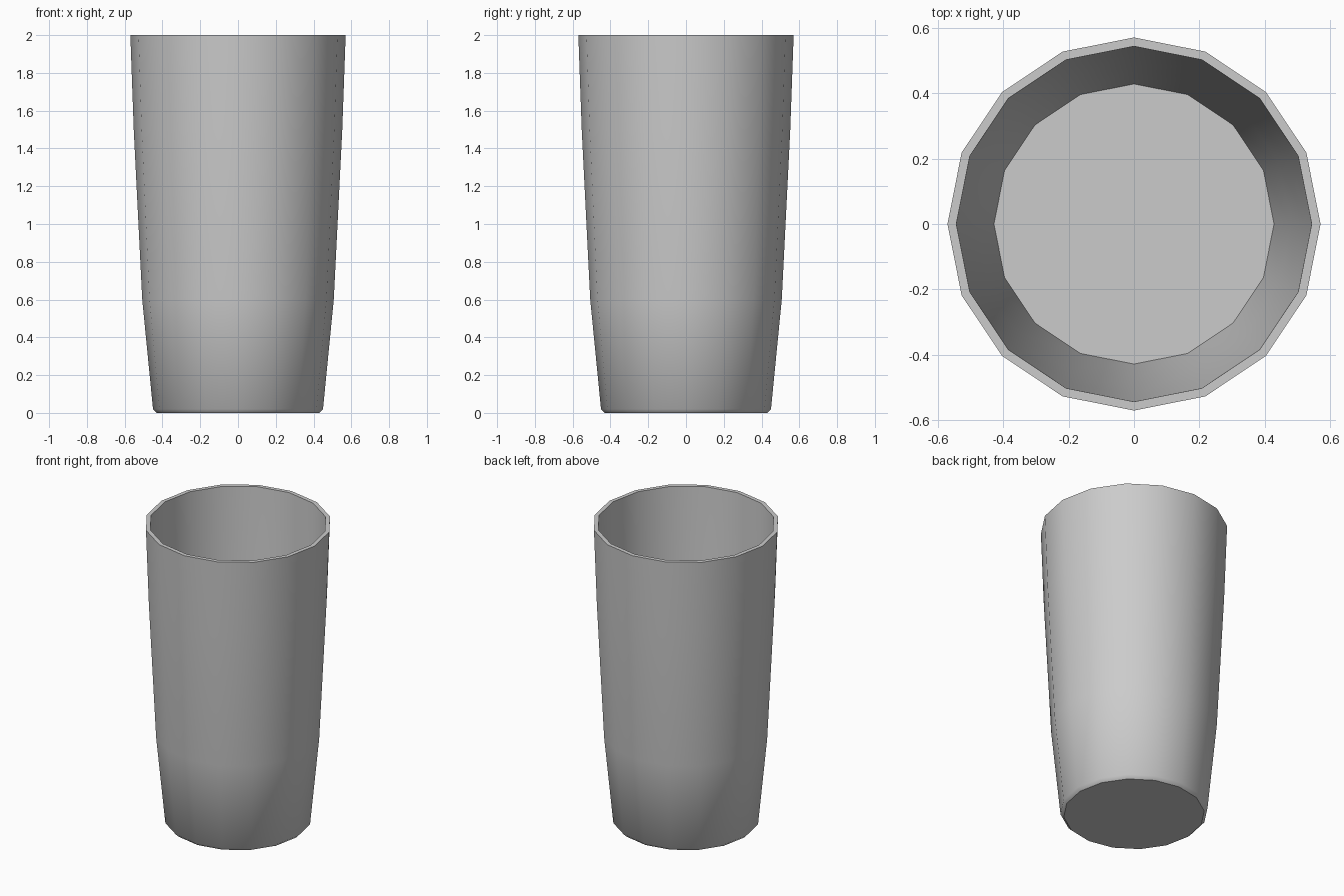
import bpy, bmesh
from math import cos, sin, pi, radians

if "Cube" in bpy.data.objects:
    bpy.data.objects.remove(bpy.data.objects["Cube"])

SIDES = 16

# Closed cup wall profile (radius, height): outside going up, then inside going down
profile = [(0.43, 0.0), (0.45, 0.02), (0.507, 0.6), (0.552, 1.5), (0.57, 2.0),
           (0.543, 2.0), (0.525, 1.5), (0.48, 0.6), (0.428, 0.03)]

bm = bmesh.new()
rings = [[bm.verts.new((r * cos(2 * pi * i / SIDES), r * sin(2 * pi * i / SIDES), z))
          for i in range(SIDES)] for r, z in profile]

# Walls and rim
for lower, upper in zip(rings, rings[1:]):
    for i in range(SIDES):
        j = (i + 1) % SIDES
        bm.faces.new((lower[i], lower[j], upper[j], upper[i]))

# Underside and inner floor
bm.faces.new(rings[0][::-1])
bm.faces.new(rings[-1])

mesh = bpy.data.meshes.new("cup")
bm.to_mesh(mesh)
bm.free()
cup = bpy.data.objects.new("cup", mesh)
bpy.context.collection.objects.link(cup)

# Smooth sides with crisp rim and base edges
bpy.context.view_layer.objects.active = cup
cup.select_set(True)
bpy.ops.object.shade_smooth_by_angle(angle=radians(40))
